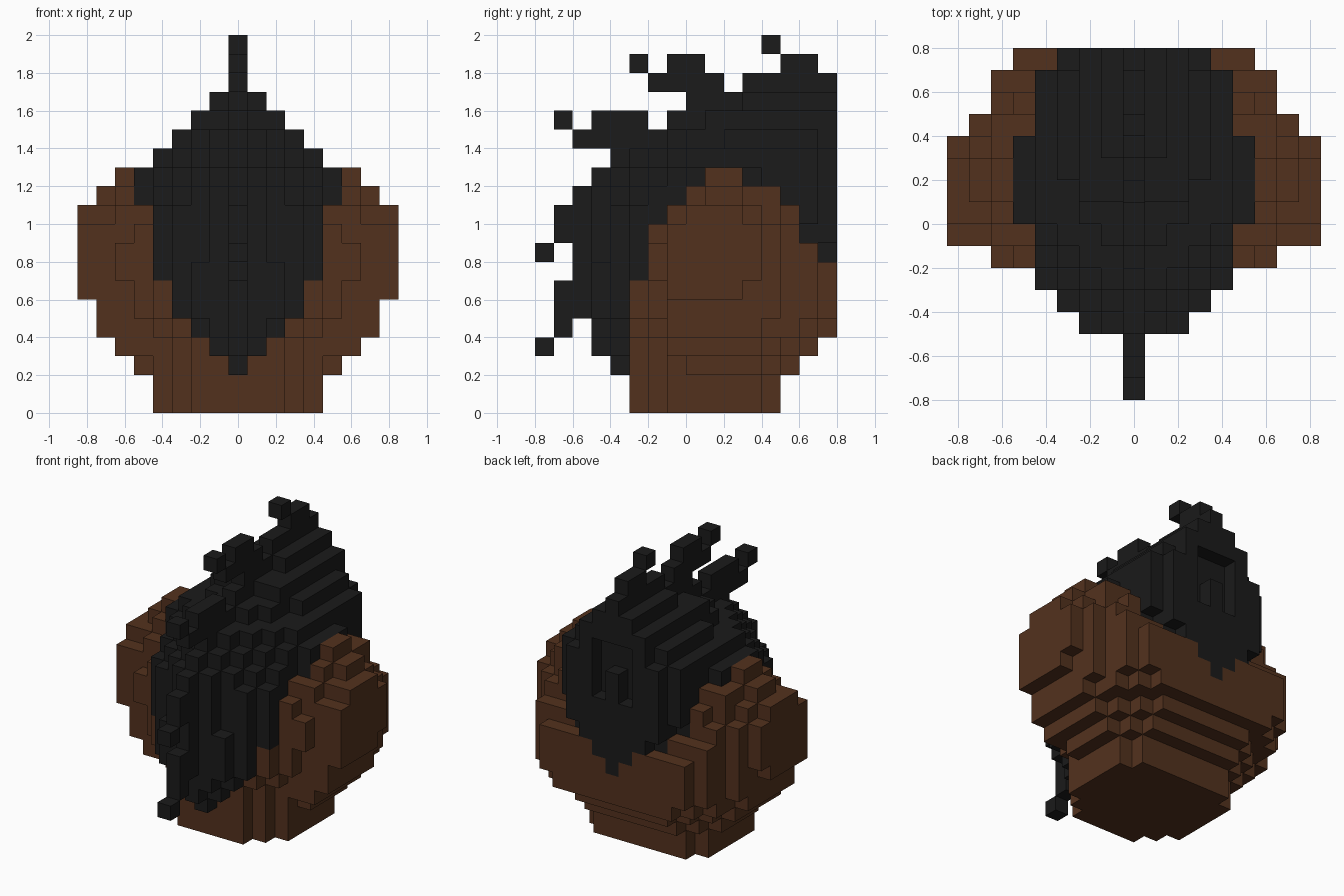
import bpy, bmesh
from mathutils import Vector

U = 0.1  # block size

cube = bpy.data.objects.get("Cube")
if cube:
    bpy.data.objects.remove(cube, do_unlink=True)


def material(name, rgb):
    m = bpy.data.materials.new(name)
    m.use_nodes = True
    m.diffuse_color = (*rgb, 1)
    bsdf = m.node_tree.nodes["Principled BSDF"]
    bsdf.inputs["Base Color"].default_value = (*rgb, 1)
    bsdf.inputs["Roughness"].default_value = 0.9
    return m


brown = material("bark brown", (0.086, 0.031, 0.0125))
black = material("charcoal black", (0.0105, 0.0105, 0.0105))


def box(half, y0, y1, z0, z1):
    """Blocks of a box that is symmetric in x."""
    return {(x, y, z) for x in range(-half, half + 1)
            for y in range(y0, y1) for z in range(z0, z1)}


def slab(z0, z1, y0, y1, front, mid, back):
    """Layer whose half-width steps up from the front and down to the back."""
    rows = list(front) + [mid] * (y1 - y0 - len(front) - len(back)) + list(back)
    cells = set()
    for i, half in enumerate(rows):
        cells |= box(half, y0 + i, y0 + i + 1, z0, z1)
    return cells


def stack(layers):
    return set().union(*(slab(*layer) for layer in layers))


# Husk: stepped bowl rising into two side lobes
husk = stack([
    (0, 2, -3, 5, (2, 3), 4, (3,)),
    (2, 3, -3, 6, (2, 3, 4), 5, (4, 3)),
    (3, 4, -3, 7, (2, 3), 6, (5, 4, 3)),
    (4, 5, -3, 8, (3, 4), 7, (6, 6, 5, 4)),
    (5, 6, -3, 8, (4, 5), 7, (7, 6, 6, 5)),
    (6, 7, -3, 8, (4, 5), 8, (7, 7, 6, 6, 5)),
    (7, 8, -2, 8, (6,), 8, (7, 6, 6, 5)),
    (8, 9, -2, 7, (6,), 8, (7, 6, 6)),
    (9, 10, -2, 6, (5,), 8, (7, 6)),
    (10, 11, -1, 6, (6,), 8, (7, 6, 5)),
    (11, 12, 0, 5, (6,), 7, (6, 6)),
    (12, 13, 1, 3, (), 6, ()),
])

# Core: lower front bulge, then the body, then the sloping crest
core = stack([
    (2, 3, -4, 0, (0,), 0, ()),
    (3, 4, -5, 0, (0,), 1, ()),
    (4, 5, -5, 0, (1,), 2, ()),
    (5, 7, -5, 0, (2,), 3, ()),
    (7, 8, -5, 0, (2, 3), 4, ()),
    (8, 9, -5, 8, (1, 3), 4, (3, 2)),
    (9, 10, -5, 8, (1, 3), 4, (3, 3)),
    (10, 11, -5, 8, (1, 3), 4, (3,)),
    (11, 12, -5, 8, (1, 2, 3, 4, 4), 5, (4, 4, 4, 3)),
])
core |= stack([
    (12, 13, -5, 8, (0, 1, 2, 3, 4), 5, (4, 4, 4, 3)),
    (13, 14, -4, 8, (0, 1, 2, 3), 4, (3,)),
    (14, 15, -3, 8, (0, 0, 1, 2, 2), 3, (2,)),
    (15, 16, -1, 8, (0, 0), 2, ()),
    (16, 17, 0, 8, (0, 0, 0), 1, ()),
    (17, 18, 3, 8, (), 0, ()),
])
# Pointed tail of the core on the back, and the shallow arched recess above it
core |= box(0, 7, 8, 6, 7) | box(1, 7, 8, 7, 8)
core -= box(1, 7, 8, 11, 15) - box(0, 7, 8, 11, 13)

# Spines along the centre line: y0, y1, z0, z1
spines = set()
for span in [(-8, -7, 3, 4), (-7, -6, 4, 5), (-7, -5, 5, 7), (-6, -5, 7, 12),
             (-7, -6, 9, 11), (-8, -7, 8, 9), (-6, -3, 14, 15), (-7, -6, 15, 16),
             (-5, -2, 15, 16), (-2, 2, 17, 18), (-3, -2, 18, 19), (-1, 1, 18, 19),
             (5, 7, 18, 19), (4, 5, 19, 20)]:
    spines |= box(0, *span)

spines -= core
husk -= core | spines
solid = husk | core | spines


def build(name, cells, mat):
    """Mesh of the outer block faces only."""
    bm = bmesh.new()
    verts = {}

    def vert(p):
        key = tuple(round(c * 2) for c in p)
        if key not in verts:
            verts[key] = bm.verts.new(p * U)
        return verts[key]

    for cell in sorted(cells):
        centre = Vector(cell) + Vector((0, 0.5, 0.5))
        for axis in range(3):
            for sign in (-1, 1):
                near = list(cell)
                near[axis] += sign
                if tuple(near) in solid:
                    continue
                n, u, v = Vector(), Vector(), Vector()
                n[axis] = sign * 0.5
                u[(axis + 1) % 3] = 0.5 * sign
                v[(axis + 2) % 3] = 0.5
                corners = (-u - v, u - v, u + v, -u + v)
                bm.faces.new([vert(centre + n + c) for c in corners])
    mesh = bpy.data.meshes.new(name)
    bm.to_mesh(mesh)
    bm.free()
    mesh.materials.append(mat)
    ob = bpy.data.objects.new(name, mesh)
    bpy.context.scene.collection.objects.link(ob)


build("husk", husk, brown)
build("core", core, black)
build("spines", spines, black)
